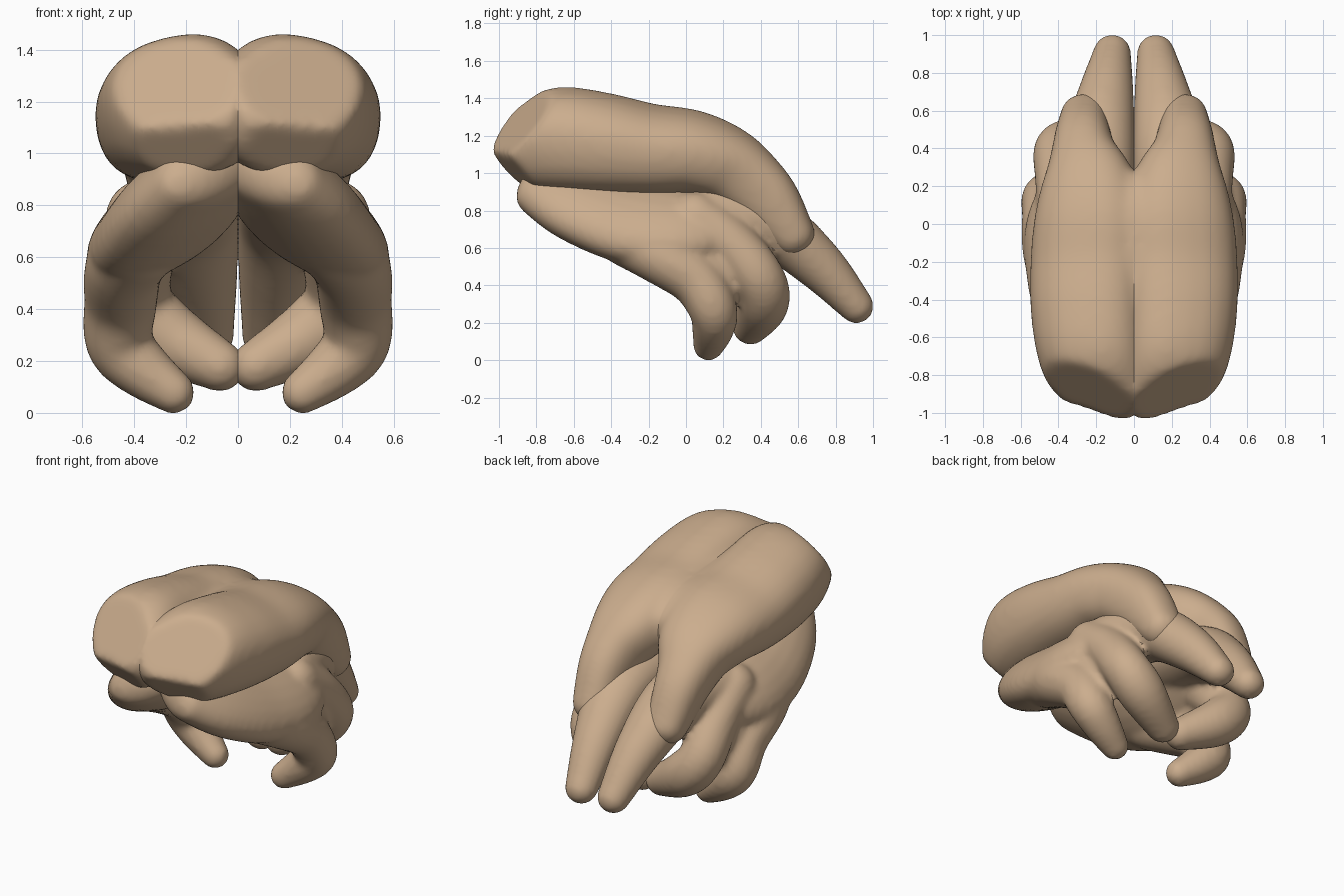
import bpy, bmesh, math
from mathutils import Vector

if "Cube" in bpy.data.objects:
    bpy.data.objects.remove(bpy.data.objects["Cube"])


def spline(a, b, c, d, t):
    return [0.5 * (2 * q + (r - p) * t + (2 * p - 5 * q + 4 * r - s) * t * t
                   + (3 * q - p - 3 * r + s) * t ** 3) for p, q, r, s in zip(a, b, c, d)]


def sq(v, e):
    return math.copysign(abs(v) ** e, v)


def limb(bm, pts, roll=0, cap=1.0, square=1.0, seg=24, sub=5):
    """Sweep an oval along points (x, y, z, half width, half height) with domed ends."""
    p = [pts[0]] + pts + [pts[-1]]
    s = [spline(*p[i:i + 4], k / sub) for i in range(len(pts) - 1) for k in range(sub)]
    s.append(list(pts[-1]))
    pos = [Vector(q[:3]) for q in s]
    rings = []
    for i, q in enumerate(s):
        t = (pos[min(i + 1, len(s) - 1)] - pos[max(i - 1, 0)]).normalized()
        rings.append((pos[i], t, q[3], q[4]))

    def dome(ring, sign):
        c, t, w, h = ring
        return [(c + t * sign * cap * min(w, h) * math.sin(a), t, w * math.cos(a), h * math.cos(a))
                for a in (math.radians(d) for d in (20, 40, 60, 75, 86))]
    rings = dome(rings[0], -1)[::-1] + rings + dome(rings[-1], 1)
    side = Vector((math.cos(roll), 0, -math.sin(roll)))
    loops = []
    for c, t, w, h in rings:
        u = side - t * side.dot(t)
        if u.length < 0.3:
            u = Vector((0, 1, 0)) - t * t.y
        u.normalize()
        v = t.cross(u)
        loops.append([bm.verts.new(c + u * w * sq(math.cos(a), square) + v * h * sq(math.sin(a), square))
                      for a in (2 * math.pi * k / seg for k in range(seg))])
    for l, m in zip(loops, loops[1:]):
        off = min(range(seg), key=lambda o: sum((l[k].co - m[(k + o) % seg].co).length
                                                for k in range(0, seg, 4)))
        m[:] = m[off:] + m[:off]
        for k in range(seg):
            bm.faces.new((l[k], l[(k + 1) % seg], m[(k + 1) % seg], m[k]))
    bm.faces.new(loops[0][::-1])
    bm.faces.new(loops[-1])


def slice_off(bm, co, no):
    """Cut away everything beyond a plane and close the hole."""
    bmesh.ops.bisect_plane(bm, geom=bm.verts[:] + bm.edges[:] + bm.faces[:],
                           plane_co=co, plane_no=no, clear_outer=True)
    bmesh.ops.holes_fill(bm, edges=[e for e in bm.edges if e.is_boundary], sides=0)


def finish(bm, name, smooth):
    """Fuse the limbs, soften, mirror across the middle and colour."""
    bmesh.ops.recalc_face_normals(bm, faces=bm.faces)
    me = bpy.data.meshes.new(name)
    bm.to_mesh(me)
    bm.free()
    ob = bpy.data.objects.new(name, me)
    bpy.context.collection.objects.link(ob)
    bpy.context.view_layer.objects.active = ob
    ob.select_set(True)
    r = ob.modifiers.new("fuse", 'REMESH')
    r.mode = 'VOXEL'
    r.voxel_size = 0.018
    s = ob.modifiers.new("soften", 'SMOOTH')
    s.factor = 0.5
    s.iterations = smooth
    m = ob.modifiers.new("mirror", 'MIRROR')
    m.use_bisect_axis[0] = True
    for mod in ("fuse", "soften", "mirror"):
        bpy.ops.object.modifier_apply(modifier=mod)
    bpy.ops.object.shade_smooth_by_angle(angle=math.radians(40))
    ob.data.materials.append(skin)
    ob.select_set(False)


skin = bpy.data.materials.new("skin")
skin.diffuse_color = (0.60, 0.42, 0.27, 1)
skin.use_nodes = True
skin.node_tree.nodes["Principled BSDF"].inputs["Base Color"].default_value = skin.diffuse_color

# upper wrist, back of hand and bent fingertip
bm = bmesh.new()
limb(bm, [(.13, -.84, 1.15, .28, .23), (.205, -.68, 1.18, .30, .275), (.235, -.45, 1.16, .312, .265),
          (.24, -.2, 1.13, .31, .235), (.235, .03, 1.115, .295, .215), (.24, .22, 1.045, .25, .20),
          (.262, .36, .935, .18, .185), (.268, .46, .83, .15, .165), (.264, .575, .67, .125, .12)],
     roll=math.radians(13), cap=.95, square=.86)
bmesh.ops.recalc_face_normals(bm, faces=bm.faces)
# slanted wrist face and its tucked underside
slice_off(bm, (.22, -.89, 1.26), (.3, -.77, .56))
slice_off(bm, (.15, -.95, 1.03), (.2, -.75, -.63))
# web joining the two sides
limb(bm, [(0, -.45, 1.14, .15, .21), (0, 0, 1.12, .15, .205), (0, .17, 1.06, .13, .17)], cap=.7)
finish(bm, "upper_hand", 26)

# lower palm and its fingers
bm = bmesh.new()
limb(bm, [(.12, -.74, .94, .25, .15), (.20, -.55, .845, .31, .175), (.26, -.3, .76, .34, .185),
          (.30, -.05, .73, .32, .17), (.27, .15, .75, .26, .14)], roll=math.radians(34), cap=.8)
fingers = [
    [(.38, -.32, .65, .15), (.44, -.15, .56, .15), (.452, .05, .43, .142), (.458, .145, .27, .13),
     (.37, .145, .17, .114), (.25, .12, .08, .085)],
    [(.37, .05, .76, .14), (.385, .25, .61, .14), (.39, .395, .43, .138), (.28, .41, .30, .14),
     (.07, .345, .18, .1)],
    # webbing between the two curled fingers
    [(.42, -.02, .62, .11), (.42, .17, .50, .09), (.42, .24, .39, .06)],
]
for f in fingers:
    limb(bm, [(x, y, z, r, r) for x, y, z, r in f])
# long outstretched finger
limb(bm, [(.22, .12, .80, .22, .16), (.19, .43, .73, .195, .165), (.147, .70, .52, .147, .138),
          (.115, .91, .29, .10, .095)])
finish(bm, "lower_hand", 11)
